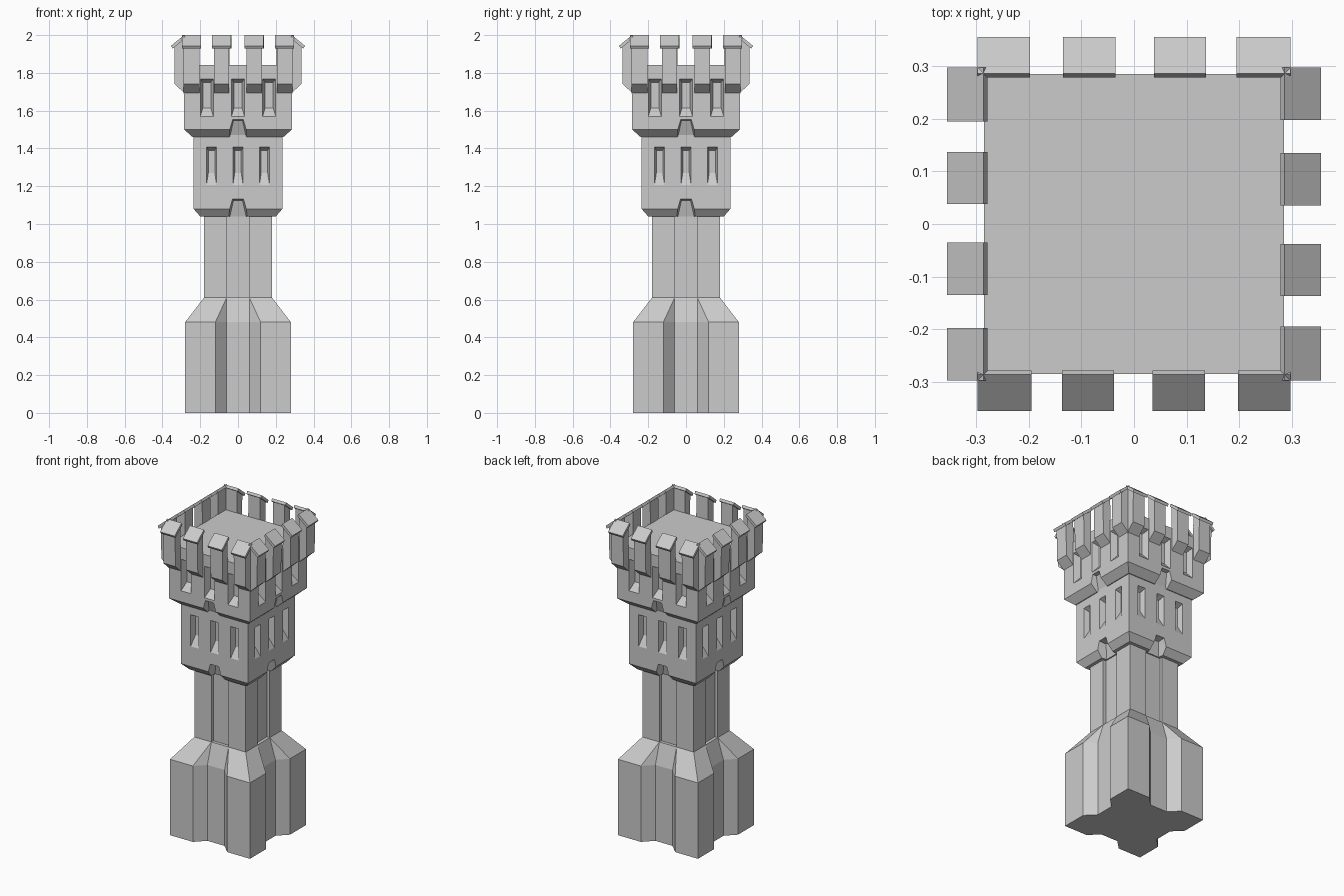
import bpy, bmesh
from math import pi
from mathutils import Matrix, Vector

if "Cube" in bpy.data.objects:
    bpy.data.objects.remove(bpy.data.objects["Cube"])


def spin(pts, k):
    """Rotate points by k quarter turns about z."""
    m = Matrix.Rotation(k * pi / 2, 3, 'Z')
    return [m @ Vector(p) for p in pts]


def finish(name, bm):
    bmesh.ops.remove_doubles(bm, verts=bm.verts, dist=1e-5)
    bmesh.ops.recalc_face_normals(bm, faces=bm.faces)
    me = bpy.data.meshes.new(name)
    bm.to_mesh(me)
    bm.free()
    ob = bpy.data.objects.new(name, me)
    bpy.context.collection.objects.link(ob)
    return ob


def loft(name, rings):
    """Stack closed rings of equal length and cap both ends."""
    bm = bmesh.new()
    vs = [[bm.verts.new(p) for p in r] for r in rings]
    n = len(vs[0])
    for lo, hi in zip(vs, vs[1:]):
        for i in range(n):
            bm.faces.new((lo[i], lo[(i + 1) % n], hi[(i + 1) % n], hi[i]))
    bm.faces.new(vs[0][::-1])
    bm.faces.new(vs[-1])
    return finish(name, bm)


def square(h, z):
    return [p for k in range(4) for p in spin([(-h, -h, z)], k)]


def notched(h, a, b, d, z):
    """Square of half size h with a recess in each side (mouth a, floor b, depth d)."""
    side = [(-h, -h, z), (-a, -h, z), (-b, d - h, z), (b, d - h, z), (a, -h, z)]
    return [p for k in range(4) for p in spin(side, k)]


def hull_into(bm, pts):
    vs = [bm.verts.new(p) for p in pts]
    bmesh.ops.convex_hull(bm, input=vs)


def carve(ob, shapes):
    """Cut each convex shape out of all four sides."""
    bm = bmesh.new()
    for s in shapes:
        for k in range(4):
            hull_into(bm, spin(s, k))
    cutter = finish(ob.name + "_cutter", bm)
    cutter.hide_render = True
    mod = ob.modifiers.new("cut", 'BOOLEAN')
    mod.object, mod.operation, mod.solver = cutter, 'DIFFERENCE', 'EXACT'
    deps = bpy.context.evaluated_depsgraph_get()
    ob_mesh = bpy.data.meshes.new_from_object(ob.evaluated_get(deps))
    ob.modifiers.clear()
    ob.data = ob_mesh
    bpy.data.objects.remove(cutter)


def slit(cx, face, w, wi, z0, z1, zi0, zi1, depth):
    out = [(cx + s * w, -face - 0.004, z) for s in (-1, 1) for z in (z0, z1)]
    return out + [(cx + s * wi, depth - face, z) for s in (-1, 1) for z in (zi0, zi1)]


def arch(face, back0, back1, z0, z1):
    """Tapered notch in the lower rim, its back leaning outwards."""
    pts = []
    for s in (-1, 1):
        pts += [(s * .062, -face, z0), (s * .032, -face, z1),
                (s * .045, -back0, z0), (s * .024, -back1, z1 - .01)]
    return pts


# Buttressed base
loft("base", [notched(.28, .12, .06, .06, 0), notched(.28, .12, .06, .06, .48),
              notched(.18, .06, .06, 0, .61)])

# Shaft with a shallow strip in each side
loft("shaft", [notched(.18, .06, .06, .02, z) for z in (.60, 1.06)])

# Middle storey with three slits per side
mid = loft("middle_storey", [square(.2, 1.04), square(.235, 1.08), square(.235, 1.47)])
carve(mid, [slit(x, .235, .028, .017, 1.2, 1.41, 1.27, 1.39, .035) for x in (-.14, 0, .14)]
      + [arch(.26, .165, .19, 1.03, 1.135)])

# Upper storey, solid up to the roof deck
top = loft("upper_storey", [square(.24, 1.46), square(.285, 1.5), square(.285, 1.843)])
carve(top, [slit(x, .285, .036, .021, 1.565, 1.77, 1.615, 1.75, .04) for x in (-.165, 0, .165)]
      + [arch(.31, .225, .262, 1.45, 1.558)])

# Battlements: corbelled merlons with sloping cap slabs
body = [(.28, 1.69), (.335, 1.74), (.337, 1.937), (.284, 1.982), (.284, 1.84)]
cap = [(.286, 2.0), (.355, 1.943), (.346, 1.928), (.278, 1.985)]
spans = [(-.297, -.195), (-.137, -.038), (.035, .135), (.197, .297)]
for k, side in enumerate(("front", "right", "back", "left")):
    for name, prof, inset in (("merlons", body, .009), ("caps", cap, 0)):
        bm = bmesh.new()
        for a, b in spans:
            hull_into(bm, spin([(x, -r, z) for x in (a + inset, b - inset) for r, z in prof], k))
        finish(f"{side}_{name}", bm)
